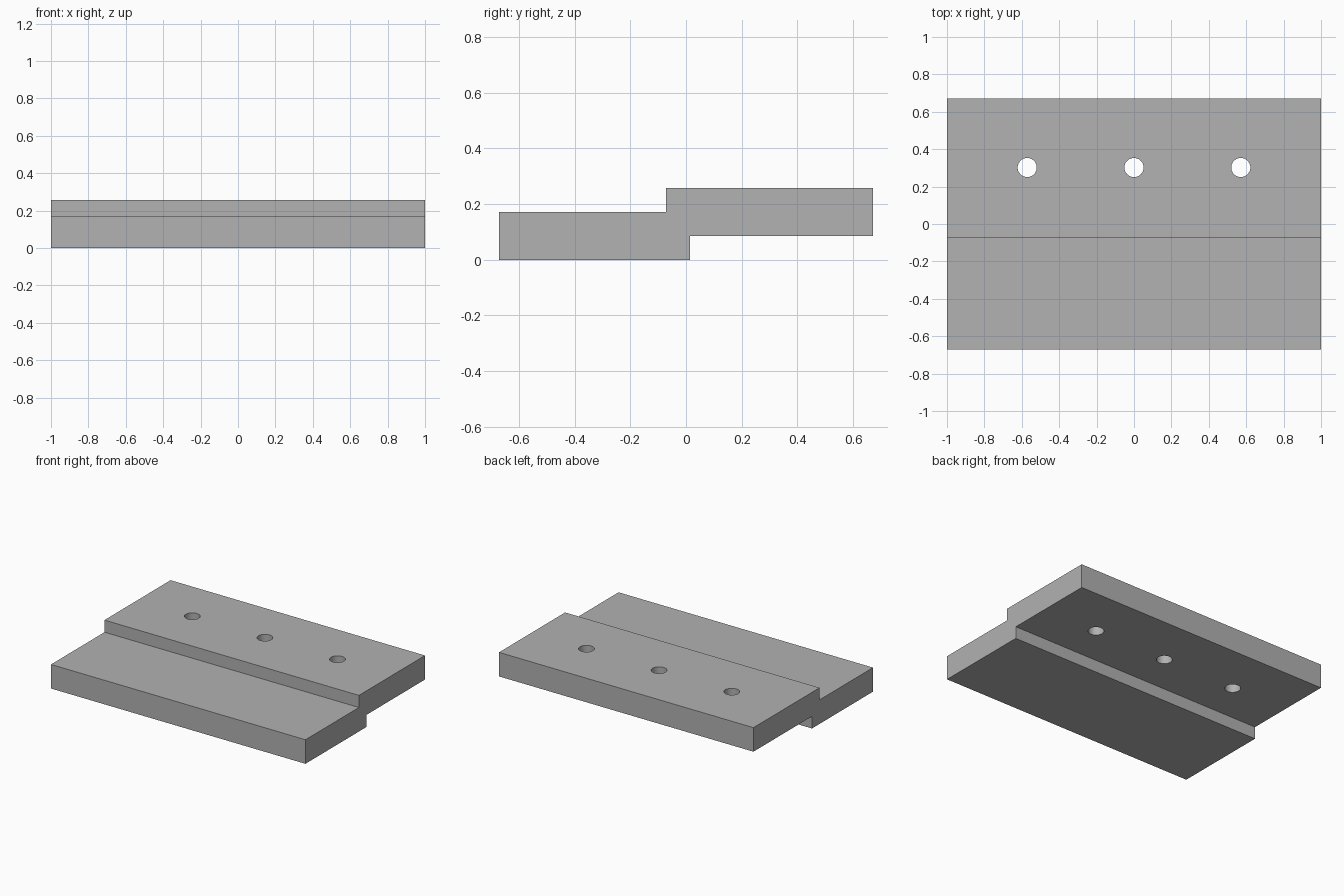
import bpy, bmesh, math
from mathutils import Matrix

cube = bpy.data.objects.get("Cube")
if cube:
    bpy.data.objects.remove(cube, do_unlink=True)

HALF_X, HALF_Y = 1.0, 0.671
BOARD_T, STEP, TOP = 0.171, 0.086, 0.257
HOLE_Y, HOLE_R, HOLE_GAP = 0.302, 0.051, 0.571

grey = bpy.data.materials.new("plain_grey")
grey.use_nodes = True
colour = (0.445, 0.445, 0.445, 1)
grey.diffuse_color = colour
grey.node_tree.nodes["Principled BSDF"].inputs["Base Color"].default_value = colour


def make_object(name, bm):
    bmesh.ops.recalc_face_normals(bm, faces=bm.faces)
    mesh = bpy.data.meshes.new(name)
    bm.to_mesh(mesh)
    bm.free()
    mesh.materials.append(grey)
    obj = bpy.data.objects.new(name, mesh)
    bpy.context.collection.objects.link(obj)
    return obj


# Stepped plate: side profile (y, z) extruded along x
profile = [(-HALF_Y, 0), (0.014, 0), (0.014, STEP), (HALF_Y, STEP),
           (HALF_Y, TOP), (-0.071, TOP), (-0.071, BOARD_T), (-HALF_Y, BOARD_T)]
bm = bmesh.new()
side = bm.faces.new([bm.verts.new((-HALF_X, y, z)) for y, z in profile])
extruded = bmesh.ops.extrude_face_region(bm, geom=[side], use_keep_orig=True)
bmesh.ops.translate(bm, vec=(2 * HALF_X, 0, 0),
                    verts=[g for g in extruded["geom"] if isinstance(g, bmesh.types.BMVert)])
plate = make_object("stepped_plate", bm)

# Row of three through holes
bm = bmesh.new()
for i in (-1, 0, 1):
    bmesh.ops.create_cone(bm, cap_ends=True, segments=48, radius1=HOLE_R, radius2=HOLE_R,
                          depth=0.6, matrix=Matrix.Translation((i * HOLE_GAP, HOLE_Y, BOARD_T)))
cutter = make_object("hole_cutter", bm)
cutter.hide_render = True

cut = plate.modifiers.new("holes", 'BOOLEAN')
cut.operation = 'DIFFERENCE'
cut.solver = 'EXACT'
cut.object = cutter

# Apply the cut, drop the cutter and smooth the hole walls
bpy.ops.object.select_all(action='DESELECT')
plate.select_set(True)
bpy.context.view_layer.objects.active = plate
bpy.ops.object.modifier_apply(modifier=cut.name)
bpy.data.objects.remove(cutter, do_unlink=True)
bpy.ops.object.shade_smooth_by_angle(angle=math.radians(30))
